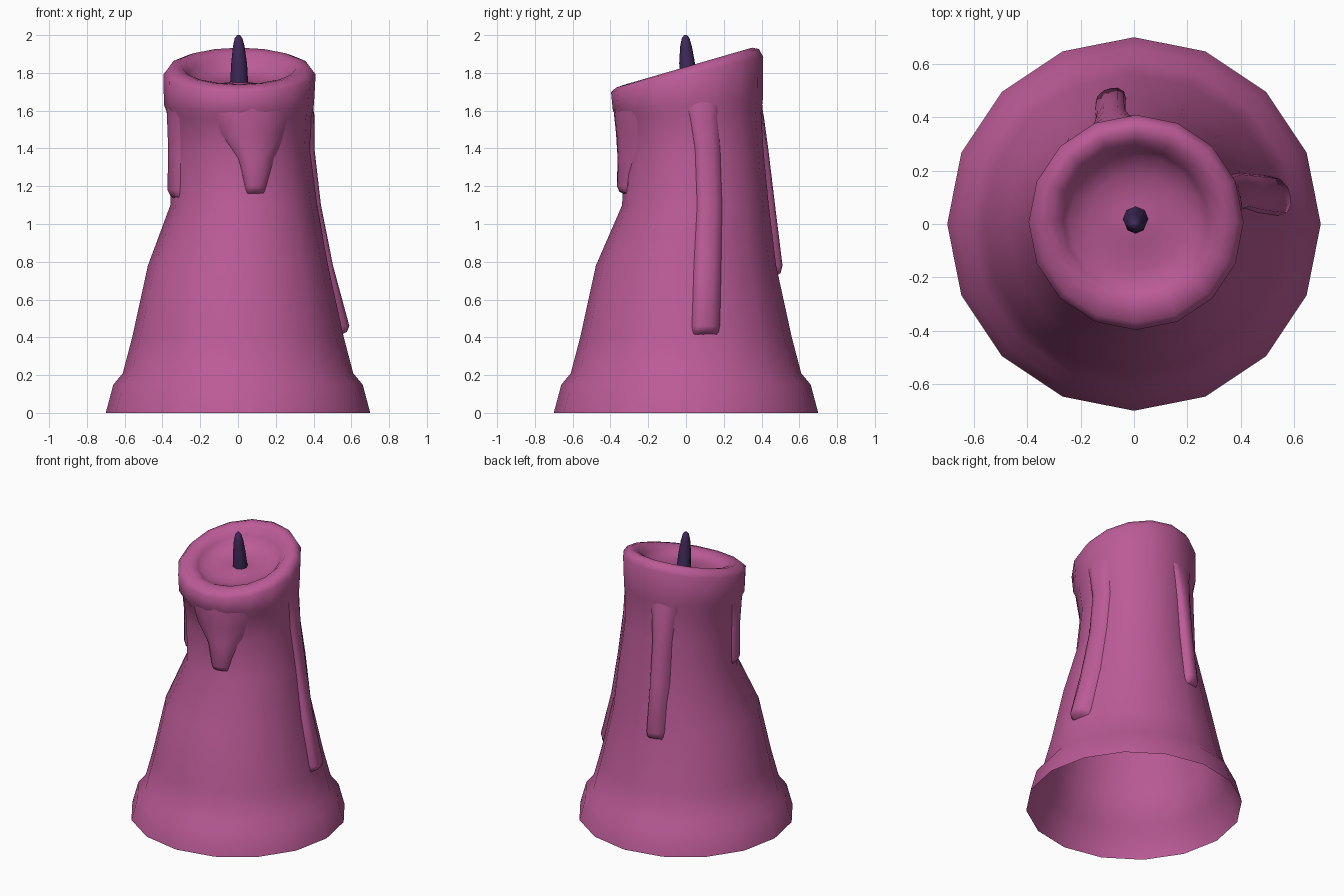
import bpy, math
from mathutils import Vector


def material(name, rgb):
    m = bpy.data.materials.new(name)
    m.diffuse_color = (*rgb, 1)
    return m


WAX = material("pink wax", (0.50, 0.105, 0.31))
WICK = material("dark purple wick", (0.05, 0.022, 0.10))


def make(name, rows, mat, closed, cap_end=False, flip=False):
    """Skin equal-length rows of points; closed rows are rings."""
    n = len(rows[0])
    verts = [p for row in rows for p in row]
    faces = []
    for i in range(len(rows) - 1):
        for j in range(n if closed else n - 1):
            a, b = i * n + j, i * n + (j + 1) % n
            f = (a, b, b + n, a + n)
            faces.append(f[::-1] if flip else f)
    if cap_end:
        k = (len(rows) - 1) * n
        faces.append(tuple(range(k, k + n)))
    me = bpy.data.meshes.new(name)
    me.from_pydata(verts, [], faces)
    me.materials.append(mat)
    for p in me.polygons:
        p.use_smooth = True
    ob = bpy.data.objects.new(name, me)
    bpy.context.collection.objects.link(ob)
    return ob


def ring(z, r, cx=0, cy=0, tilt=0, n=16):
    pts = []
    for k in range(n):
        a = 2 * math.pi * k / n
        y = cy + r * math.sin(a)
        pts.append((cx + r * math.cos(a), y, z + tilt * y))
    return pts


# Candle body: z, radius, centre x, centre y, tilt along y
outer = [
    (0.00, 0.70, 0, 0, 0), (0.15, 0.66, 0, 0, 0), (0.21, 0.61, 0, 0, 0),
    (0.40, 0.56, 0, 0, 0), (0.78, 0.477, 0, 0, 0), (1.10, 0.388, 0.03, 0.05, 0),
    (1.39, 0.370, 0.01, 0.04, 0), (1.57, 0.378, 0.01, 0.02, 0.05),
    (1.63, 0.397, 0.005, 0.01, 0.08),
]
# Tilted rim and the wax pool inside it
rim = [
    (1.79, 0.403, 0.008, 0.006, 0.23), (1.822, 0.378, 0.008, 0.008, 0.27),
    (1.832, 0.34, 0.008, 0.01, 0.29), (1.822, 0.30, 0.008, 0.01, 0.28),
    (1.79, 0.27, 0.005, 0.01, 0.24), (1.765, 0.25, 0.005, 0.01, 0.20),
    (1.745, 0.18, 0.005, 0.01, 0.16), (1.74, 0.10, 0.005, 0.01, 0.12),
    (1.752, 0.04, 0.005, 0.02, 0.0),
]
make("candle_body", [ring(*s) for s in outer + rim], WAX, True, cap_end=True)

# Wick
wick = [(1.72, 0.049, 0.006, 0.022), (1.85, 0.042, 0.006, 0.006),
        (1.94, 0.031, 0.004, 0.0), (1.985, 0.020, 0.003, -0.002),
        (2.0, 0.007, 0.003, -0.002)]
make("wick", [ring(*s, n=8) for s in wick], WICK, True, cap_end=True)


def body_at(z):
    """Radius and centre of the body at height z."""
    for a, b in zip(outer, outer[1:]):
        if a[0] <= z <= b[0]:
            t = (z - a[0]) / (b[0] - a[0])
            return [a[k] + t * (b[k] - a[k]) for k in (1, 2, 3)]
    return outer[-1][1:4]


# Across a drip: fraction of width, fraction of thickness (ends sink in)
SECTION = [(0, None), (0.1, 0.55), (0.3, 0.95), (0.5, 1), (0.7, 0.95), (0.9, 0.55), (1, None)]


def drip(name, normal, stations):
    """Stations run downward: z, sideways start, sideways end, thickness."""
    n = Vector(normal)
    t = Vector((-n.y, n.x, 0))
    rows = []
    for z, a, b, out in stations:
        r, cx, cy = body_at(z)
        c = Vector((cx, cy, 0))
        row = []
        for s, h in SECTION:
            u = a + s * (b - a)
            d = c.dot(n) + math.sqrt(max(r * r - (u - c.dot(t)) ** 2, 0))
            d += -0.025 if h is None else out * h
            p = n * d + t * u
            row.append((p.x, p.y, z))
        rows.append(row)
    make(name, rows, WAX, False, flip=True)


# Wax drips on the four sides
drip("front_drip", (0, -1, 0), [
    (1.66, -0.17, 0.31, -0.01), (1.58, -0.14, 0.29, 0.02), (1.48, -0.11, 0.26, 0.028),
    (1.35, -0.01, 0.20, 0.035), (1.20, 0.03, 0.155, 0.035),
    (1.17, 0.04, 0.145, 0.02), (1.155, 0.045, 0.14, -0.03)])
drip("right_drip", (1, 0, 0), [
    (1.66, -0.03, 0.19, -0.01), (1.57, 0.01, 0.175, 0.02), (1.39, 0.04, 0.19, 0.03),
    (1.10, 0.05, 0.20, 0.025), (0.78, 0.035, 0.195, 0.035), (0.46, 0.025, 0.185, 0.05),
    (0.43, 0.03, 0.18, 0.03), (0.41, 0.035, 0.175, -0.03)])
drip("back_drip", (0, 1, 0), [
    (1.66, -0.03, 0.20, -0.01), (1.57, 0.0, 0.17, 0.02), (1.39, 0.02, 0.155, 0.035),
    (1.10, 0.025, 0.15, 0.047), (0.78, 0.025, 0.15, 0.04),
    (0.74, 0.03, 0.145, 0.02), (0.72, 0.035, 0.14, -0.03)])
drip("left_drip", (-1, 0, 0), [
    (1.66, -0.04, 0.22, -0.01), (1.57, -0.01, 0.18, 0.015), (1.39, 0.01, 0.15, 0.022),
    (1.18, 0.015, 0.14, 0.03), (1.15, 0.02, 0.135, 0.015), (1.13, 0.025, 0.13, -0.03)])
